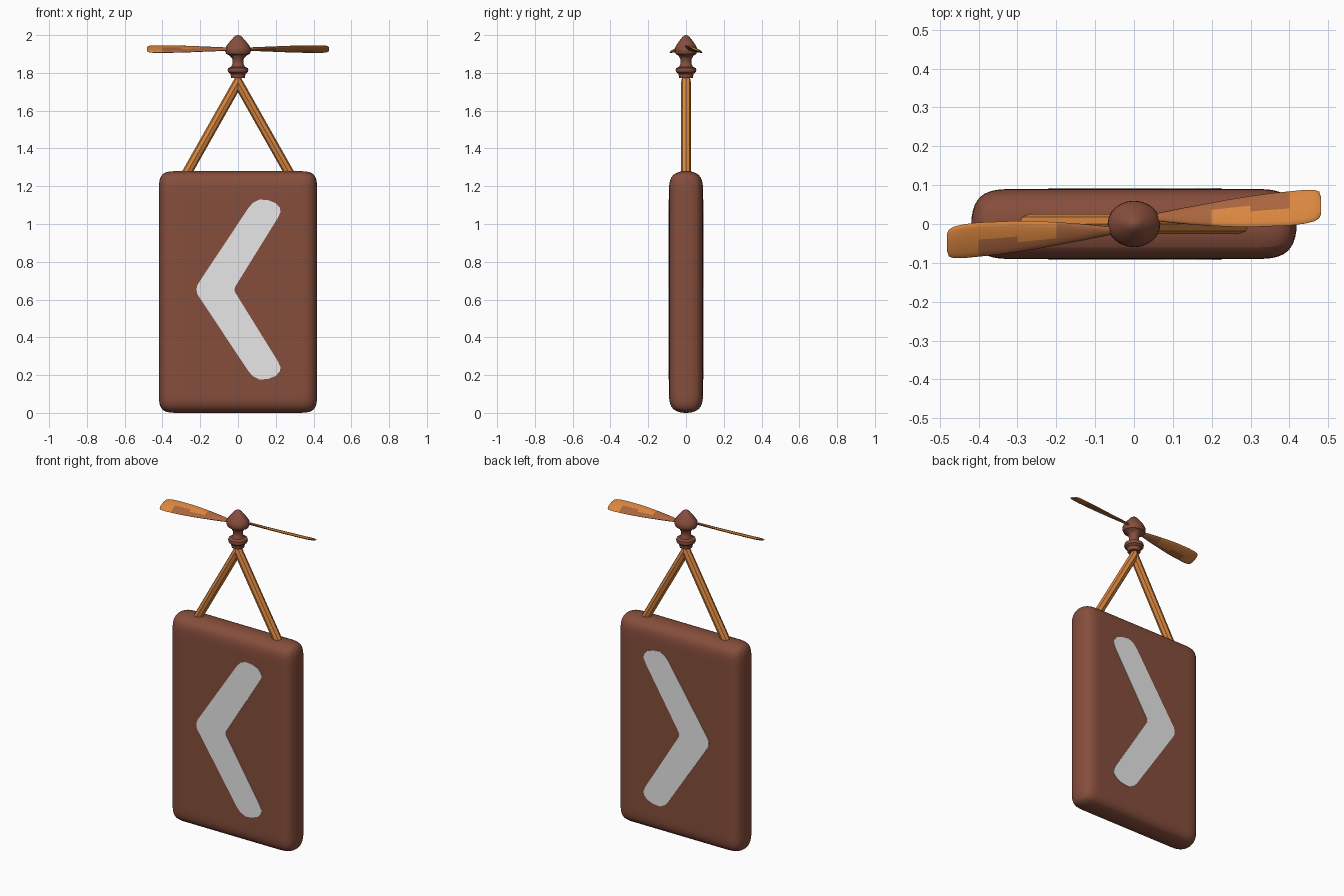
import bpy, bmesh, math
from mathutils import Vector

old = bpy.data.objects.get("Cube")
if old:
    bpy.data.objects.remove(old, do_unlink=True)


def material(name, color):
    m = bpy.data.materials.new(name)
    m.use_nodes = True
    m.diffuse_color = (*color, 1)
    m.node_tree.nodes["Principled BSDF"].inputs["Base Color"].default_value = (*color, 1)
    return m


BROWN = material("board brown", (0.24, 0.076, 0.045))
ORANGE = material("wood orange", (0.70, 0.24, 0.05))
MID = material("shaded wood", (0.40, 0.13, 0.048))
GREY = material("sign grey", (0.80, 0.80, 0.80))


def finish(bm, name, mats, angle=None):
    bmesh.ops.recalc_face_normals(bm, faces=bm.faces[:])
    mesh = bpy.data.meshes.new(name)
    bm.to_mesh(mesh)
    bm.free()
    for m in mats:
        mesh.materials.append(m)
    ob = bpy.data.objects.new(name, mesh)
    bpy.context.collection.objects.link(ob)
    if angle:
        bpy.ops.object.select_all(action='DESELECT')
        ob.select_set(True)
        bpy.context.view_layer.objects.active = ob
        bpy.ops.object.shade_smooth_by_angle(angle=math.radians(angle))
    return ob


def loft(rings):
    """Skin a list of equal rings and cap both ends."""
    bm = bmesh.new()
    rows = [[bm.verts.new(p) for p in ring] for ring in rings]
    n = len(rows[0])
    for a, b in zip(rows, rows[1:]):
        for i in range(n):
            j = (i + 1) % n
            bm.faces.new((a[i], a[j], b[j], b[i]))
    bm.faces.new(rows[0])
    bm.faces.new(rows[-1])
    return bm


def circle(n):
    return [(math.cos(k * math.tau / n), math.sin(k * math.tau / n)) for k in range(n)]


# Board: a slab with support loops, softened by subdivision
W, D, Z0, Z1 = 0.424, 0.09, -0.005, 1.285
bm = bmesh.new()
bmesh.ops.create_cube(bm, size=1)
for v in bm.verts:
    v.co = Vector((v.co.x * 2 * W, v.co.y * 2 * D, Z0 + (v.co.z + 0.5) * (Z1 - Z0)))
for d in (0.12, 0.24):
    for axis, pos in ((0, -W + d), (0, W - d), (2, Z0 + d), (2, Z1 - d)):
        normal = Vector((0, 0, 0))
        normal[axis] = 1
        bmesh.ops.bisect_plane(bm, geom=bm.verts[:] + bm.edges[:] + bm.faces[:],
                               plane_co=normal * pos, plane_no=normal)
board = finish(bm, "sign_board", [BROWN], 60)
sub = board.modifiers.new("soft edges", 'SUBSURF')
sub.levels = sub.render_levels = 3

# Chevron plates on both faces
MIDZ = 0.653
upper = [(-0.215, 0.025), (0.055, 0.432), (0.08, 0.46), (0.115, 0.477), (0.16, 0.473),
         (0.2, 0.457), (0.222, 0.432), (0.225, 0.41), (0.21, 0.378), (-0.015, 0.015)]
outline = ([(-0.22, 0)] + upper + [(-0.019, 0)]
           + [(x, -z) for x, z in reversed(upper)])
for name, side in (("front_chevron", -1), ("back_chevron", 1)):
    bm = loft([[(x, side * y, MIDZ + z) for x, z in outline] for y in (0.086, 0.0925)])
    finish(bm, name, [GREY])

# Hanger: two eight-sided rods mitred together at the apex
R, APEX, FOOT, FX = 0.026, 1.75, 1.24, 0.288
lean = math.atan2(FX, APEX - FOOT)
foot = [(c * R / math.cos(lean), s * R) for c, s in circle(8)]
rings = [[(-FX - x, y, FOOT) for x, y in foot],
         [(0, s * R, APEX + c * R / math.sin(lean)) for c, s in circle(8)],
         [(FX + x, y, FOOT) for x, y in foot]]
finish(loft(rings), "hanger_rods", [ORANGE], 25)


# Turned spindle and pointed hub
def turned(name, profile, squash=1):
    rings = [[(c * r, s * r * squash, z) for c, s in circle(24)] for r, z in profile]
    finish(loft(rings), name, [BROWN], 40)


turned("spindle", [(0.036, 1.773), (0.04, 1.795), (0.053, 1.805), (0.055, 1.815),
                   (0.053, 1.825), (0.036, 1.832), (0.028, 1.85), (0.028, 1.868),
                   (0.036, 1.885), (0.045, 1.9)])
turned("hub", [(0.034, 1.88), (0.045, 1.892), (0.062, 1.9), (0.068, 1.915), (0.067, 1.93),
               (0.058, 1.947), (0.042, 1.967), (0.022, 1.99), (0.01, 1.998), (0.002, 2.0)], 0.88)

# Propeller blades: x, leading edge y, trailing edge y
stations = [(0.04, 0.006, 0.024), (0.07, 0.006, 0.03), (0.13, 0.0, 0.042),
            (0.2, -0.005, 0.055), (0.25, -0.007, 0.064), (0.3, -0.008, 0.072),
            (0.35, -0.006, 0.079), (0.4, -0.004, 0.084), (0.44, 0.001, 0.088),
            (0.465, 0.007, 0.088), (0.477, 0.015, 0.083), (0.481, 0.025, 0.07)]
for name, turn in (("left_blade", 1), ("right_blade", -1)):
    rings = []
    for x, lead, trail in stations:
        mid, half = (lead + trail) / 2, (trail - lead) / 2
        thick = 0.008 if x < 0.47 else 0.005
        rings.append([(turn * x, turn * (mid + c * half),
                       1.926 - c * half * 0.42 + s * thick) for c, s in circle(16)])
    bm = loft(rings)
    bm.normal_update()
    # Lighter wood on the leading half and the tip
    for f in bm.faces:
        p = f.calc_center_median() * turn
        f.material_index = int(p.x > 0.4 or (p.x > 0.2 and p.y < 0.04))
    finish(bm, name, [MID, ORANGE], 50)
